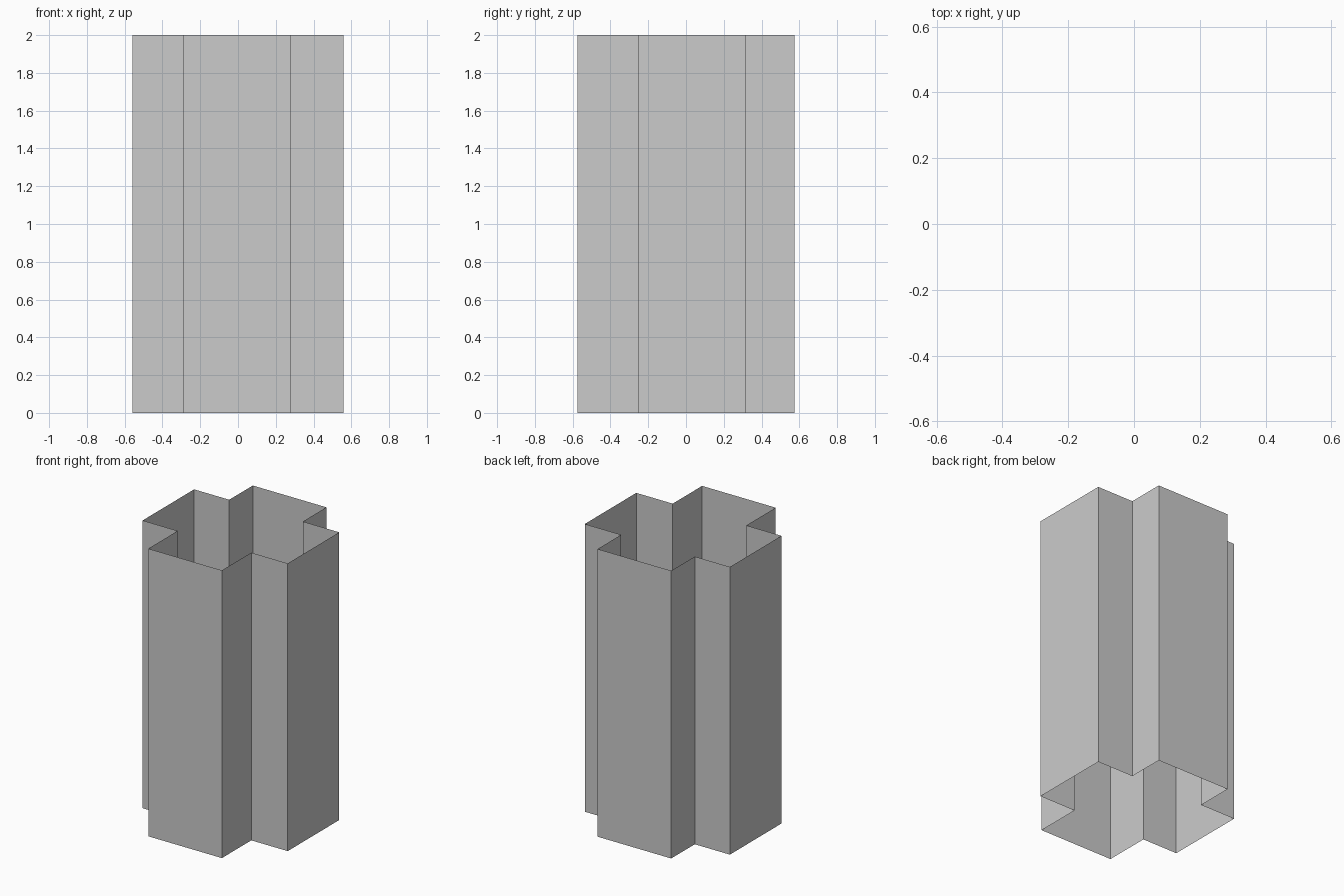
import bpy, bmesh

if "Cube" in bpy.data.objects:
    bpy.data.objects.remove(bpy.data.objects["Cube"])

# Outer reach of the cross and the sides of its two arms
X0, X1, X2, X3 = -0.558, -0.288, 0.278, 0.558
Y0, Y1, Y2, Y3 = -0.574, -0.251, 0.315, 0.574
HEIGHT = 2.0

# Cross-shaped outline, counter-clockwise seen from above
outline = [(X1, Y0), (X2, Y0), (X2, Y1), (X3, Y1), (X3, Y2), (X2, Y2),
           (X2, Y3), (X1, Y3), (X1, Y2), (X0, Y2), (X0, Y1), (X1, Y1)]

# Thin wall raised from the outline, open at top and bottom
bm = bmesh.new()
bottom = [bm.verts.new((x, y, 0)) for x, y in outline]
top = [bm.verts.new((x, y, HEIGHT)) for x, y in outline]
for i in range(len(outline)):
    j = (i + 1) % len(outline)
    bm.faces.new((bottom[i], bottom[j], top[j], top[i]))

mesh = bpy.data.meshes.new("cross_shaped_wall")
bm.to_mesh(mesh)
bm.free()
wall = bpy.data.objects.new("cross_shaped_wall", mesh)
bpy.context.collection.objects.link(wall)
